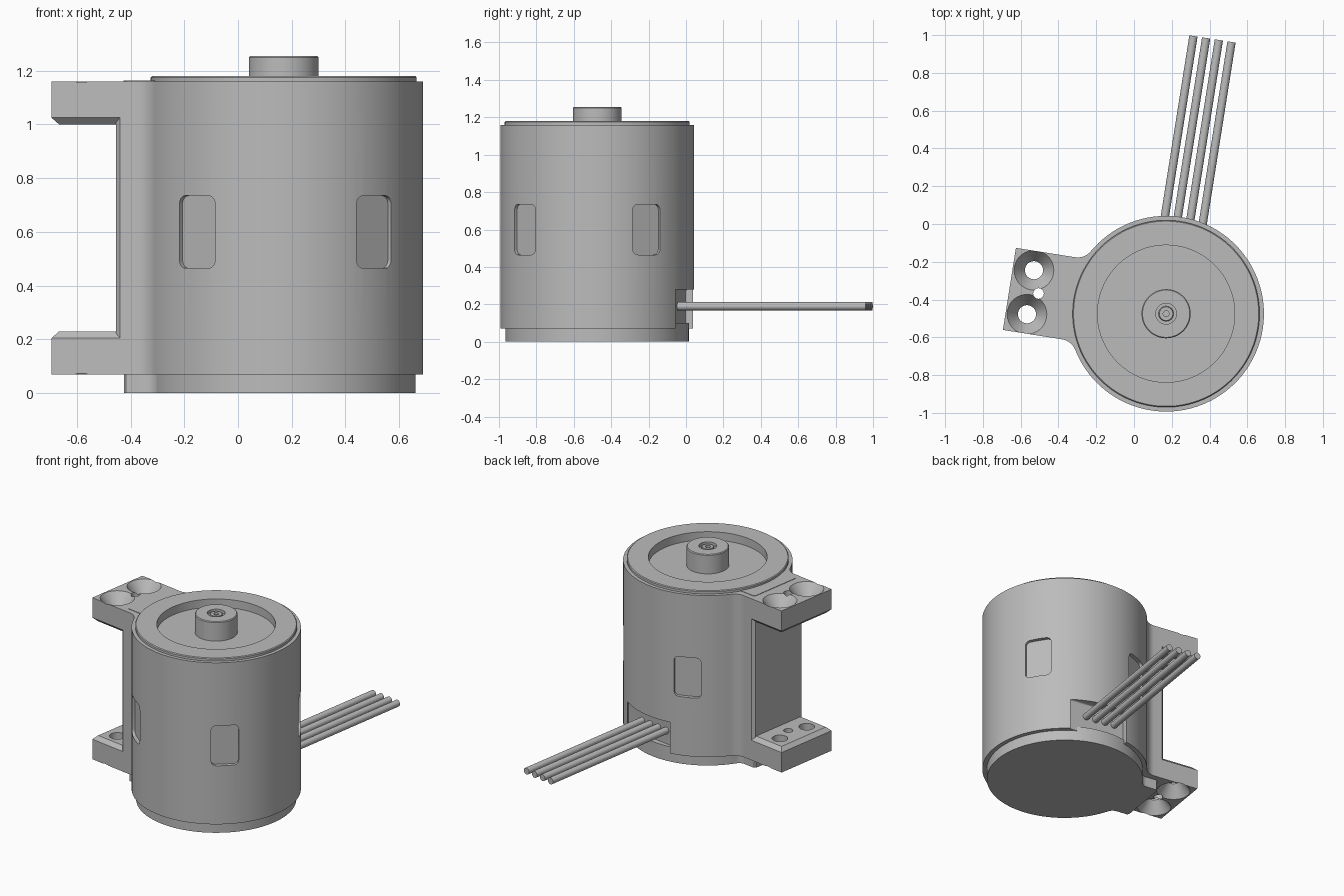
import bpy, bmesh
from math import sin, cos, pi, radians, sqrt, atan2
from mathutils import Matrix, Vector

old = bpy.data.objects.get("Cube")
if old:
    bpy.data.objects.remove(old, do_unlink=True)

GREY = (0.5, 0.5, 0.5, 1)
metal = bpy.data.materials.new("plain grey")
metal.use_nodes = True
metal.diffuse_color = GREY
metal.node_tree.nodes["Principled BSDF"].inputs["Base Color"].default_value = GREY

# Everything is built around the motor axis, then turned and moved into place
PLACE = Matrix.Translation((0.17, -0.475, 0)) @ Matrix.Rotation(radians(-9), 4, "Z")
BODY_R, ARM_W = 0.518, 0.22
WEB_U, TIP_U = -0.60, -0.84
BOTTOM, TOP = 0.07, 1.16


def finish(name, bm):
    bmesh.ops.recalc_face_normals(bm, faces=bm.faces)
    me = bpy.data.meshes.new(name)
    bm.to_mesh(me)
    bm.free()
    me.materials.append(metal)
    ob = bpy.data.objects.new(name, me)
    bpy.context.collection.objects.link(ob)
    return ob


def prism(name, outline, z0, z1):
    bm = bmesh.new()
    face = bm.faces.new([bm.verts.new((x, y, z0)) for x, y in outline])
    ext = bmesh.ops.extrude_face_region(bm, geom=[face])
    verts = [g for g in ext["geom"] if isinstance(g, bmesh.types.BMVert)]
    bmesh.ops.translate(bm, verts=verts, vec=(0, 0, z1 - z0))
    return finish(name, bm)


def keyhole(radius, half, end, fillet, chamfer=0.01):
    """Disc with a tongue towards -x, blended by fillets."""
    cv = half + fillet
    cu = -sqrt((radius + fillet) ** 2 - cv ** 2)
    a = atan2(cv, cu)
    n = 90
    disc = [(radius * cos(t), radius * sin(t))
            for t in (-a + 2 * a * i / n for i in range(n + 1))]
    start, stop = a - pi, -pi / 2
    blend = [(cu + fillet * cos(t), cv + fillet * sin(t))
             for t in (start + pi * 2 + (stop - start) * i / 8 for i in range(1, 9))]
    upper = blend + [(end + chamfer, half), (end, half - chamfer)]
    return disc + upper + [(x, -y) for x, y in reversed(upper)][:-1] + [
        (upper[0][0], -upper[0][1])]


def lathe(name, profile, steps=96):
    bm = bmesh.new()
    vs = [bm.verts.new((r, 0, z)) for r, z in profile]
    es = [bm.edges.new(p) for p in zip(vs, vs[1:])]
    bmesh.ops.spin(bm, geom=vs + es, cent=(0, 0, 0), axis=(0, 0, 1),
                   angle=2 * pi, steps=steps)
    bmesh.ops.remove_doubles(bm, verts=bm.verts, dist=1e-5)
    return finish(name, bm)


def rounded_box(name, size, centre, radius, turn=0):
    """Box with its edges along local x rounded, swung about the axis."""
    bm = bmesh.new()
    bmesh.ops.create_cube(bm, size=1)
    bmesh.ops.scale(bm, vec=size, verts=bm.verts)
    along = [e for e in bm.edges if abs(e.verts[0].co.x - e.verts[1].co.x) > 1e-4]
    bmesh.ops.bevel(bm, geom=along, offset=radius, segments=5, profile=0.5,
                    affect="EDGES")
    bm.transform(Matrix.Rotation(turn, 4, "Z") @ Matrix.Translation(centre))
    return finish(name, bm)


def cut(ob, cutters):
    for c in cutters:
        c.hide_render = True
        mod = ob.modifiers.new("cut", "BOOLEAN")
        mod.operation, mod.solver, mod.object = "DIFFERENCE", "EXACT", c
    bpy.context.view_layer.update()
    dg = bpy.context.evaluated_depsgraph_get()
    me = bpy.data.meshes.new_from_object(ob.evaluated_get(dg))
    ob.modifiers.clear()
    ob.data = me
    for c in cutters:
        bpy.data.objects.remove(c, do_unlink=True)


parts = []

# Housing with the bracket web, windows, wire notch and lid opening
housing = prism("housing", keyhole(BODY_R, ARM_W, WEB_U, 0.09, 0.018), BOTTOM, TOP)
windows = [rounded_box("window_cutter", (0.2, 0.17, 0.27), (0.593, 0, 0.6), 0.03,
                       radians(a)) for a in (-120, -40, 40, 120)]
notch = rounded_box("notch_cutter", (0.39, 0.3, 0.26), (0.04, 0.605, 0.15), 0.01)
opening = lathe("opening_cutter", [(0, 1.1), (0.4, 1.1), (0.4, 1.3), (0, 1.3)])
cut(housing, windows + [notch, opening])
parts.append(housing)


# Mounting flanges with countersunk screw holes
def flange(name, outer_z, s):
    bm = bmesh.new()
    depth, bevel = 0.16, 0.025
    rings = []
    for h, inset in ((0, 0), (depth - bevel, 0), (depth, bevel)):
        u, w = TIP_U + inset, ARM_W - inset
        inner = WEB_U + 0.02
        rings.append([bm.verts.new((x, y, outer_z + s * h)) for x, y in
                      ((u, -w), (inner, -w), (inner, w), (u, w))])
    bm.faces.new(rings[0])
    bm.faces.new(rings[-1])
    for lo, hi in zip(rings, rings[1:]):
        for i in range(4):
            j = (i + 1) % 4
            bm.faces.new((lo[i], lo[j], hi[j], hi[i]))
    ob = finish(name, bm)
    holes = []
    for u, v, r, sink in ((-0.727, 0.118, 0.048, 0.105), (-0.727, -0.118, 0.048, 0.105),
                          (-0.684, 0, 0.028, 0.028)):
        # The cone keeps its slope a little beyond the outer face
        slope = (sink - r) / 0.08
        c = lathe("hole_cutter", [(0, -0.02), (sink + 0.02 * slope, -0.02),
                                  (r, 0.08), (r, 0.3), (0, 0.3)], 40)
        c.data.transform(Matrix.Translation((u, v, outer_z)) @
                         Matrix.Diagonal((1, 1, s, 1)))
        if s < 0:
            c.data.flip_normals()
        holes.append(c)
    cut(ob, holes)
    return ob


parts.append(flange("lower_flange", BOTTOM, 1))
parts.append(flange("upper_flange", TOP, -1))

# Bottom cap with its tongue; its rim shows as a lip in the wire notch
parts.append(prism("bottom_cap", keyhole(0.49, 0.18, -0.575, 0.05), 0, 0.1))

# Thin tongue of the lid lying on the upper flange
tongue = prism("lid_tongue", keyhole(0.49, 0.185, -0.575, 0.03), TOP - 0.005, TOP + 0.003)
cut(tongue, [lathe("tongue_cutter", [(0, 1.1), (0.4, 1.1), (0.4, 1.3), (0, 1.3)])])
parts.append(tongue)

# Lid with sunken face, central boss and shaft end
parts.append(lathe("lid_and_boss", [
    (0, 1.22), (0.016, 1.22), (0.016, 1.25), (0.036, 1.25), (0.04, 1.235),
    (0.055, 1.235), (0.055, 1.255), (0.125, 1.255), (0.13, 1.25), (0.13, 1.125),
    (0.363, 1.125), (0.363, 1.18), (0.49, 1.18), (0.495, 1.175), (0.495, 1.15)]))

# Four lead wires
for i in range(4):
    bm = bmesh.new()
    start, end = 0.42, 1.475
    bmesh.ops.create_cone(bm, cap_ends=True, segments=20, radius1=0.022,
                          radius2=0.022, depth=end - start)
    bm.transform(Matrix.Translation((0.015 + (i - 1.5) * 0.068, (start + end) / 2, 0.19))
                 @ Matrix.Rotation(pi / 2, 4, "X"))
    parts.append(finish(f"wire_{i + 1}", bm))

# Place and shade
bpy.ops.object.select_all(action="DESELECT")
for ob in parts:
    ob.data.transform(PLACE)
    ob.select_set(True)
bpy.context.view_layer.objects.active = parts[0]
bpy.ops.object.shade_smooth_by_angle(angle=radians(30))
